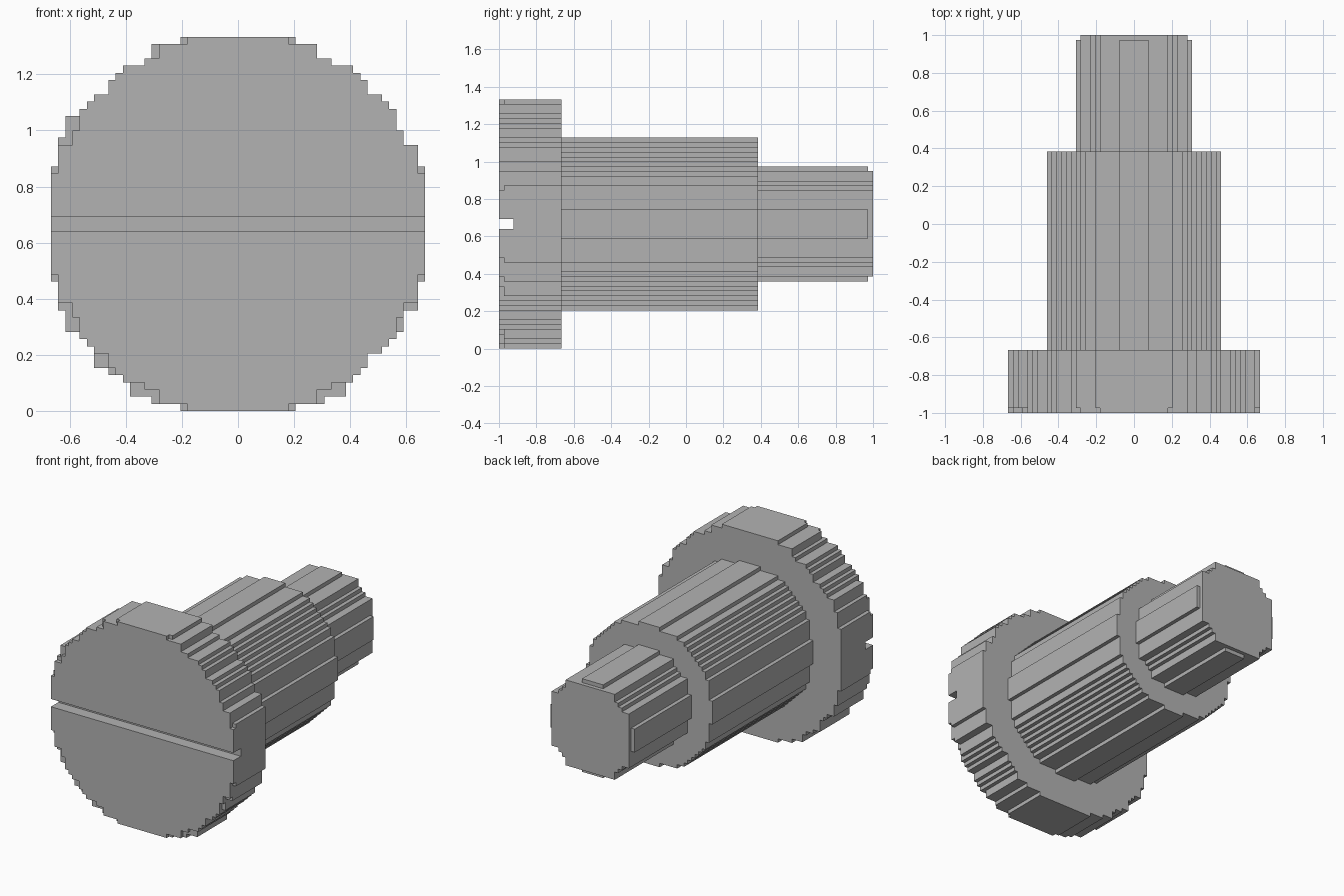
import bpy
import bmesh

cube = bpy.data.objects.get("Cube")
if cube:
    bpy.data.objects.remove(cube, do_unlink=True)

UNIT = 2 / 78          # size of one step
AXIS = 26              # height of the bolt axis, in steps

steel = bpy.data.materials.new("plain_grey")
steel.use_nodes = True
grey = (0.45, 0.45, 0.45, 1)
steel.diffuse_color = grey
steel.node_tree.nodes["Principled BSDF"].inputs["Base Color"].default_value = grey


def staircase(corners):
    """Stepped path through the outermost corners, from the top to the side."""
    keep = [c for c in set(corners)
            if not any(o != c and o[0] >= c[0] and o[1] >= c[1] for o in corners)]
    keep.sort()
    path = [keep[0]]
    for x, z in keep[1:]:
        path += [(path[-1][0], z), (x, z)]
    return path


def outline(corners, extras=()):
    """Closed stepped outline: mirrored corners plus extra ones per quadrant."""
    loop = []
    for sx, sz in ((1, 1), (1, -1), (-1, -1), (-1, 1)):
        own = [(abs(x), abs(z)) for x, z in extras if x * sx > 0 and z * sz > 0]
        path = [(x * sx, z * sz) for x, z in staircase(list(corners) + own)]
        loop += path if sx * sz > 0 else path[::-1]
    return loop


def prism(name, loop, start, end):
    """Extrude an outline along the bolt axis; start and end in steps from the front."""
    bm = bmesh.new()
    verts = [bm.verts.new((x * UNIT, start * UNIT - 1, (z + AXIS) * UNIT)) for x, z in loop]
    face = bm.faces.new(verts)
    moved = bmesh.ops.extrude_face_region(bm, geom=[face])["geom"]
    bmesh.ops.translate(bm, vec=(0, (end - start) * UNIT, 0),
                        verts=[v for v in moved if isinstance(v, bmesh.types.BMVert)])
    bmesh.ops.recalc_face_normals(bm, faces=bm.faces)
    mesh = bpy.data.meshes.new(name)
    bm.to_mesh(mesh)
    bm.free()
    mesh.materials.append(steel)
    obj = bpy.data.objects.new(name, mesh)
    bpy.context.collection.objects.link(obj)
    return obj


def both_ways(corners):
    return corners + [(z, x) for x, z in corners]


# Head: a thin face layer, and a body with a few extra steps at its rim
head_steps = [(7, 26), (11, 25), (13, 23), (16, 22), (17, 21), (18, 20), (20, 18),
              (21, 17), (22, 16), (23, 13), (25, 11), (26, 7)]
rim_steps = [(sx * x, sz * z) for x, z in ((8, 26), (26, 8)) for sx in (1, -1) for sz in (1, -1)]
rim_steps += [(-12, 25), (-24, 15), (-25, 12), (-25, -12), (-24, -15), (-20, -20), (-18, -21),
              (-15, -24), (-12, -25), (12, -25), (15, -24), (25, -12), (23, -15)]
head_face = prism("head_face", outline(head_steps), 0, 1)
head_body = prism("head_body", outline(head_steps, rim_steps), 1, 13)

# Screwdriver slot across the head
slot = prism("slot_cutter", outline([(30, 1)]), -2, 3)
slot.hide_render = True
slot.hide_viewport = True
slot.display_type = 'WIRE'
for part in (head_face, head_body):
    cut = part.modifiers.new("slot", 'BOOLEAN')
    cut.operation = 'DIFFERENCE'
    cut.solver = 'EXACT'
    cut.object = slot

# Shoulder
shoulder_steps = both_ways([(3, 18), (8, 17), (10, 16), (11, 15), (12, 14), (13, 13)])
prism("shoulder", outline(shoulder_steps), 12, 54)

# Tip, with raised flats that stop one step short of the end
tip_steps = both_ways([(7, 11), (8, 9)])
prism("tip_core", outline(tip_steps), 53, 78)
prism("tip_flats_vertical", outline([(3, 12)]), 53, 77)
prism("tip_flats_sideways", outline([(12, 3)]), 53, 77)
